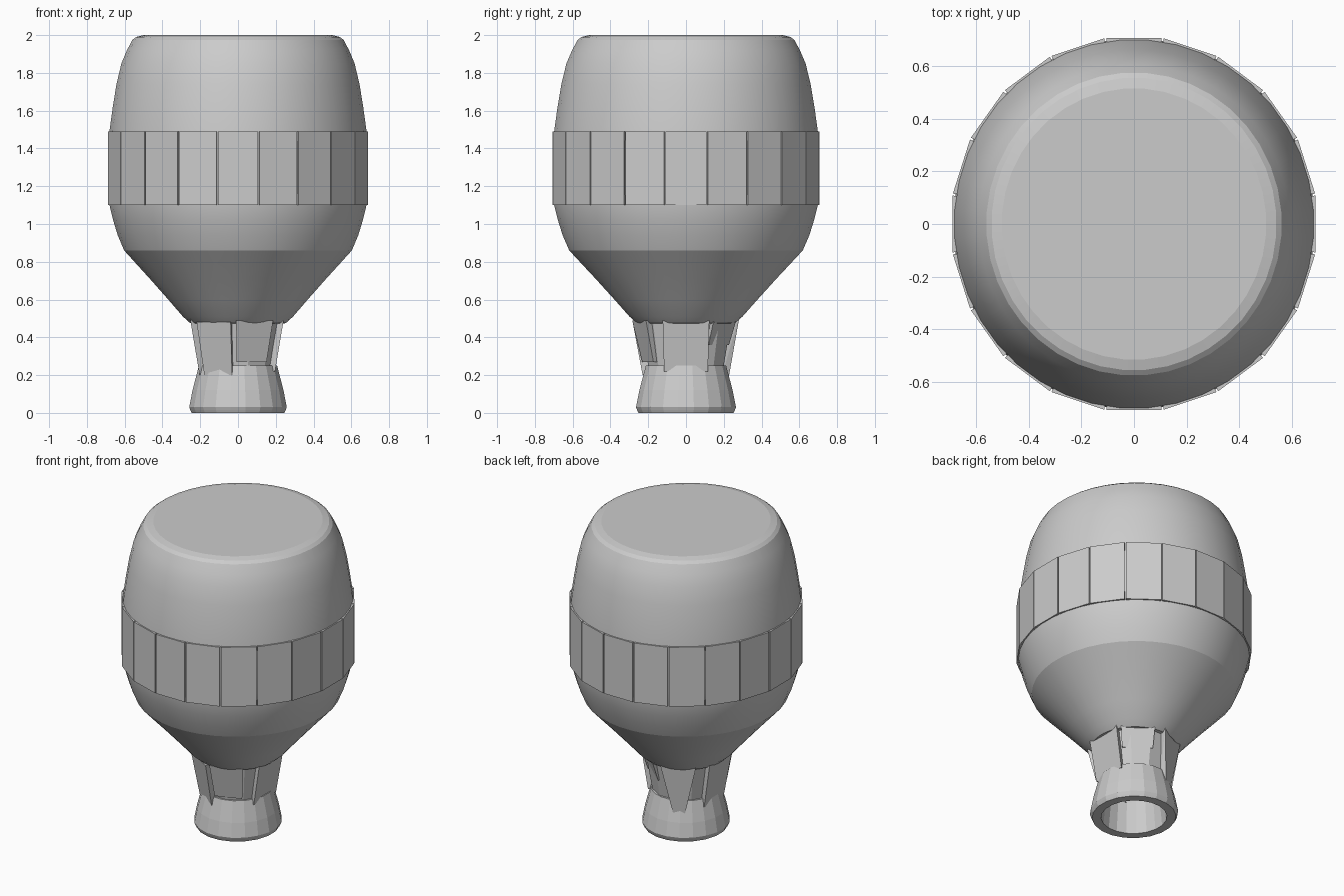
import bpy, bmesh, math
from mathutils import Vector

if "Cube" in bpy.data.objects:
    bpy.data.objects.remove(bpy.data.objects["Cube"])

SX = 0.975  # slightly narrower across x than y


def finish(name, bm, smooth=None):
    bmesh.ops.recalc_face_normals(bm, faces=bm.faces)
    me = bpy.data.meshes.new(name)
    bm.to_mesh(me)
    bm.free()
    ob = bpy.data.objects.new(name, me)
    bpy.context.collection.objects.link(ob)
    if smooth:
        bpy.ops.object.select_all(action='DESELECT')
        bpy.context.view_layer.objects.active = ob
        ob.select_set(True)
        bpy.ops.object.shade_smooth_by_angle(angle=math.radians(smooth))
    return ob


def lathe(name, profile, sides, closed=False, cap_top=False, smooth=None):
    bm = bmesh.new()
    rings = []
    for r, z in profile:
        rings.append([bm.verts.new((SX * r * math.sin(2 * math.pi * (i + .5) / sides),
                                    -r * math.cos(2 * math.pi * (i + .5) / sides), z))
                      for i in range(sides)])
    pairs = list(zip(rings, rings[1:]))
    if closed:
        pairs.append((rings[-1], rings[0]))
    for a, b in pairs:
        for i in range(sides):
            j = (i + 1) % sides
            bm.faces.new((a[i], a[j], b[j], b[i]))
    if cap_top:
        bm.faces.new(rings[-1])
    return finish(name, bm, smooth)


def hull(name, points):
    bm = bmesh.new()
    for p in points:
        bm.verts.new(p)
    bmesh.ops.convex_hull(bm, input=bm.verts)
    return finish(name, bm)


def polar(angle, r, z):
    a = math.radians(angle)
    return Vector((SX * r * math.sin(a), -r * math.cos(a), z))


# Rounded bulb with tapering shoulder and flat top
lathe("bulb", [(.21, .47), (.26, .475), (.30, .51), (.38, .60), (.48, .71), (.555, .79),
               (.62, .86), (.655, .94), (.68, 1.02), (.70, 1.10), (.705, 1.18), (.705, 1.42),
               (.699, 1.50), (.682, 1.62), (.662, 1.74), (.635, 1.85), (.605, 1.92),
               (.575, 1.975), (.555, 1.99), (.515, 2.0)], 40, cap_top=True, smooth=12)

# Flat panels around the widest band
for k in range(20):
    a = 18 * k
    hull("band_panel", [polar(a + s * 8.7, r, z) for s in (-1, 1)
                        for r, z in ((.714, 1.10), (.714, 1.49), (.66, 1.10), (.66, 1.49))])

# Hollow neck and flared foot
lathe("neck", [(.205, .24), (.25, .50), (.17, .50), (.17, .24)], 12, closed=True)
lathe("flared_foot", [(.262, .015), (.268, .03), (.25, .12), (.215, .25), (.175, .25),
                      (.20, 0), (.255, 0)], 20, closed=True)
lathe("inner_ceiling", [(.20, .45), (.20, .47)], 12, cap_top=True)

# Faceted gussets joining the neck to the shoulder
for a, w_top, w_bottom, low, high in ((90, 26, 30, .22, .54), (205, 24, 9, .17, .52),
                                      (270, 24, 26, .20, .50), (330, 22, 22, .20, .48),
                                      (20, 22, 22, .27, .49), (145, 22, 24, .36, .53)):
    pts = []
    for s in (-1, 1):
        pts += [polar(a + s * w_top, .285, high), polar(a + s * w_top, .20, high),
                polar(a + s * w_bottom, .232, low), polar(a + s * w_bottom, .19, low)]
    hull("neck_gusset", pts)
